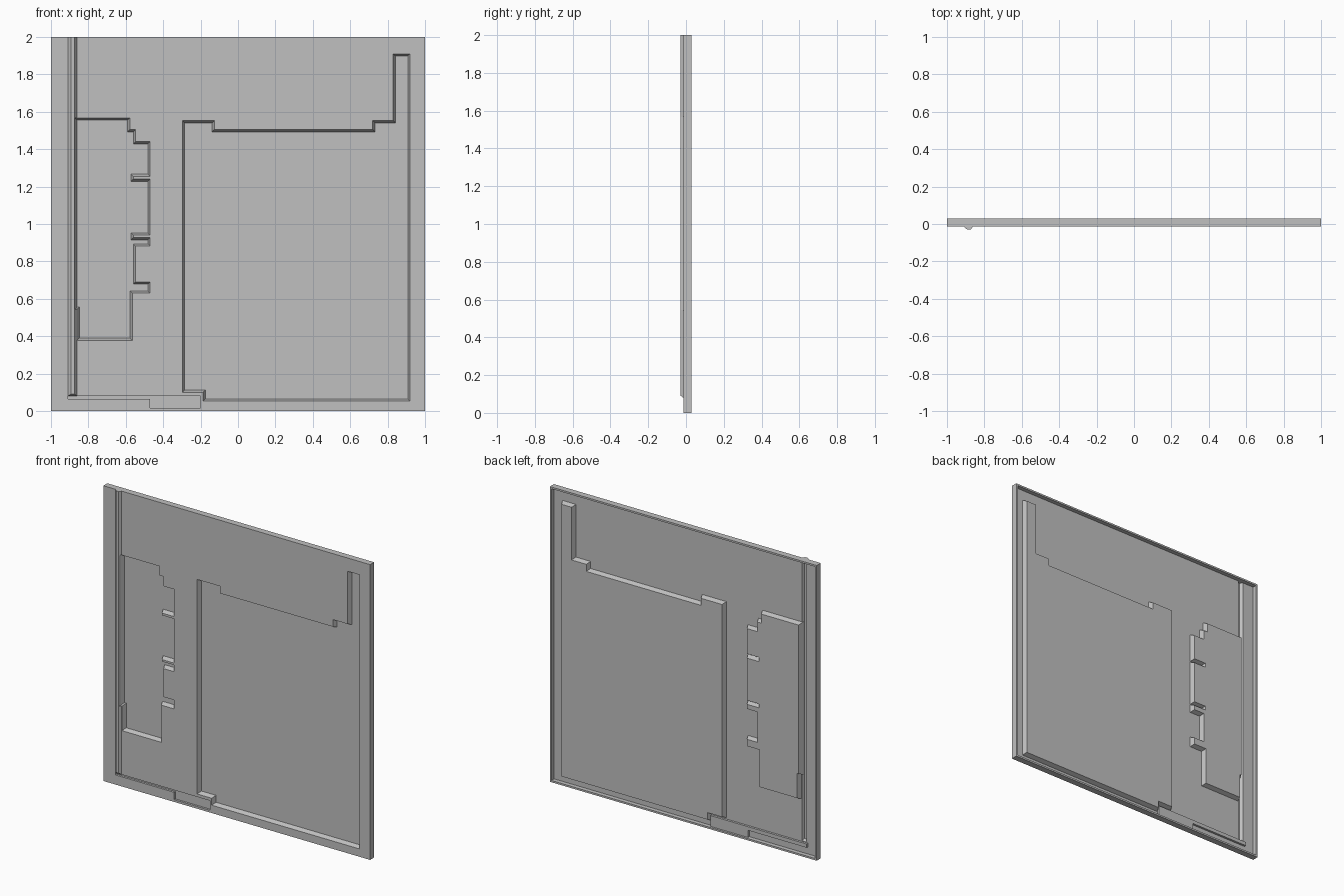
import bpy
import bmesh

cube = bpy.data.objects.get("Cube")
if cube:
    bpy.data.objects.remove(cube, do_unlink=True)

# Sheet levels along y
FRONT, SHEET_BACK, FLOOR, REAR = -0.014, 0.0, 0.015, 0.029
DRAFT, WALL, RIM = 0.012, 0.005, 0.012

grey = bpy.data.materials.new("plain grey")
grey.use_nodes = True
colour = (0.53, 0.53, 0.53, 1)
grey.diffuse_color = colour
grey.node_tree.nodes["Principled BSDF"].inputs["Base Color"].default_value = colour


def rect(left, bottom, right, top):
    return [(left, bottom), (left, top), (right, top), (right, bottom)]


def stepped(columns):
    """Right-angled outline: each column (x, z) runs up or down to the next z."""
    points = []
    for i, (x, z) in enumerate(columns):
        points += [(x, z), (x, columns[(i + 1) % len(columns)][1])]
    return points


def offset(points, distance):
    """Grow a clockwise right-angled outline by a distance."""
    result = []
    for i, (x, z) in enumerate(points):
        before, after = points[i - 1], points[(i + 1) % len(points)]
        for a, b in ((before, points[i]), (points[i], after)):
            dx, dz = b[0] - a[0], b[1] - a[1]
            length = abs(dx) + abs(dz)
            x -= dz / length * distance
            z += dx / length * distance
        result.append((x, z))
    return result


def loft(name, sections):
    """Solid through outlines placed at successive y levels."""
    bm = bmesh.new()
    rings = [[bm.verts.new((x, y, z)) for x, z in pts] for y, pts in sections]
    bm.faces.new(rings[0])
    bm.faces.new(rings[-1][::-1])
    for a, b in zip(rings, rings[1:]):
        for i in range(len(a)):
            bm.faces.new((a[i - 1], a[i], b[i], b[i - 1]))
    bmesh.ops.recalc_face_normals(bm, faces=bm.faces)
    mesh = bpy.data.meshes.new(name)
    bm.to_mesh(mesh)
    bm.free()
    mesh.materials.append(grey)
    obj = bpy.data.objects.new(name, mesh)
    bpy.context.collection.objects.link(obj)
    return obj


def combine(target, tool, operation):
    """Apply a boolean and discard the tool."""
    mod = target.modifiers.new(operation.lower(), "BOOLEAN")
    mod.operation, mod.solver, mod.object = operation, "EXACT", tool
    bpy.context.view_layer.objects.active = target
    bpy.ops.object.modifier_apply(modifier=mod.name)
    bpy.data.objects.remove(tool, do_unlink=True)


# Square panel, hollowed from the rear to leave a thin rim
outline = rect(-1, 0, 1, 2)
panel = loft("pressed_panel", [(FRONT, outline), (REAR, outline)])
hollow = offset(outline, -RIM)
combine(panel, loft("rear_hollow", [(SHEET_BACK, hollow), (0.1, hollow)]), "DIFFERENCE")

# Long vertical rib, hollow behind
combine(panel, loft("rib", [(-0.008, rect(-0.91, 0.08, -0.862, 2)),
                            (FRONT, rect(-0.91, 0.08, -0.862, 2)),
                            (-0.03, rect(-0.892, 0.092, -0.873, 2))]), "UNION")
combine(panel, loft("rib_groove", [(0.01, rect(-0.903, 0.09, -0.868, 2 - RIM)),
                                   (SHEET_BACK, rect(-0.903, 0.09, -0.868, 2 - RIM)),
                                   (-0.018, rect(-0.89, 0.1, -0.876, 2 - RIM))]), "DIFFERENCE")

# Outlines of the pressed pockets
large = stepped([(-0.297, 0.1), (-0.126, 1.553), (0.72, 1.505),
                 (0.83, 1.553), (0.92, 1.91), (-0.187, 0.053)])
notched = stepped([(-0.872, 0.545), (-0.578, 1.567), (-0.548, 1.505), (-0.47, 1.44),
                   (-0.56, 1.255), (-0.47, 1.24), (-0.56, 0.94), (-0.47, 0.927),
                   (-0.548, 0.882), (-0.47, 0.69), (-0.565, 0.63), (-0.86, 0.378)])
channel = stepped([(-0.91, 0.065), (-0.2, 0.08), (-0.47, 0.015)])

# Each pocket: name, outline, wall slope, floor level, rear level
pockets = [("large_pocket", large, DRAFT, FLOOR, REAR),
           ("notched_pocket", notched, DRAFT, FLOOR, REAR),
           ("bottom_channel", channel, 0, SHEET_BACK, FLOOR)]

# Raised backs of the pockets
for name, pts, slope, floor, rear in pockets:
    base = offset(pts, WALL)
    pad = loft(name + "_back", [(-0.007, base), (SHEET_BACK, base),
                                (rear, offset(base, -slope))])
    combine(panel, pad, "UNION")

# Recessed fronts of the pockets
for name, pts, slope, floor, rear in pockets:
    cutter = loft(name, [(-0.06, pts), (FRONT, pts), (floor, offset(pts, -slope))])
    combine(panel, cutter, "DIFFERENCE")
